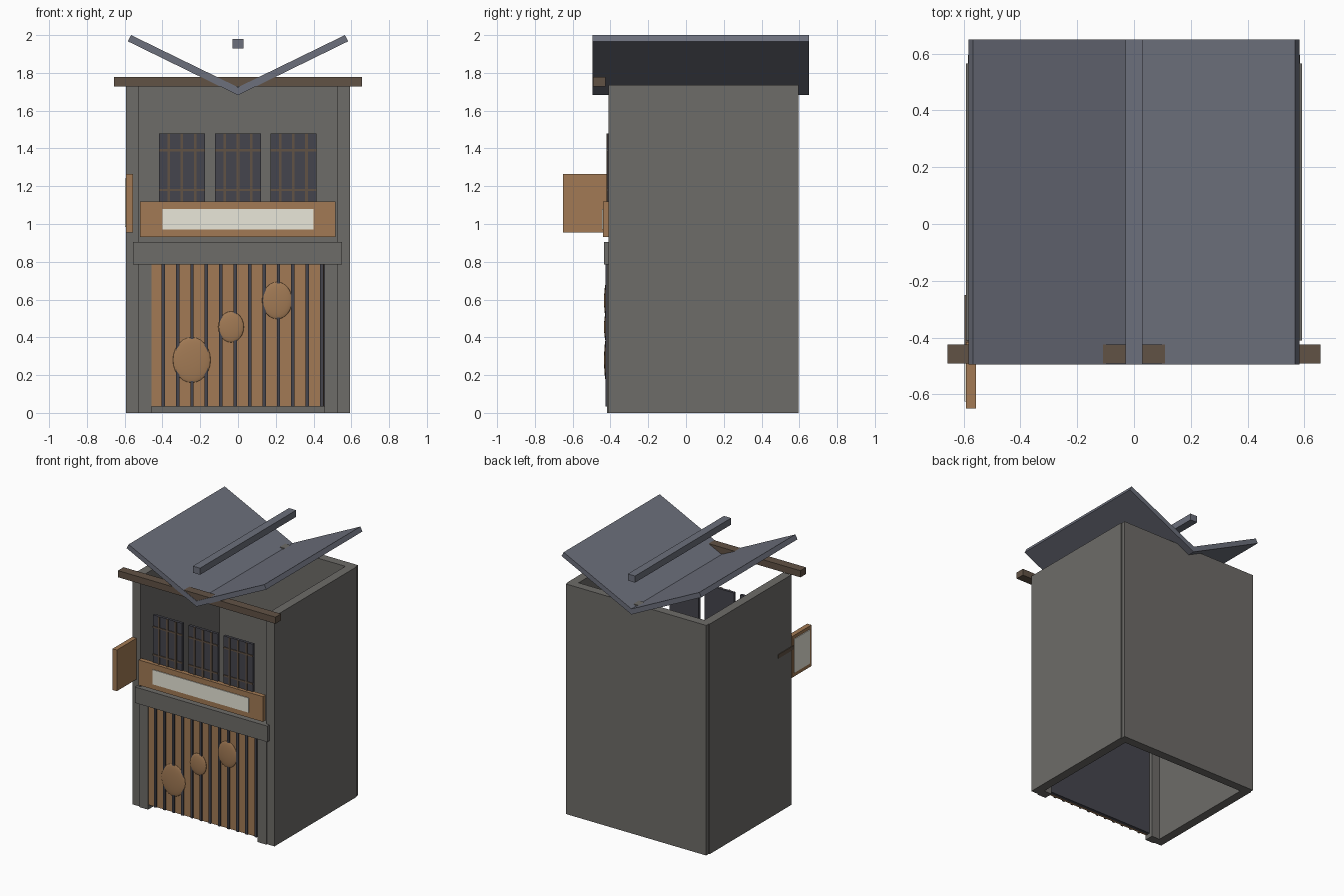
import bpy, bmesh

if "Cube" in bpy.data.objects:
    bpy.data.objects.remove(bpy.data.objects["Cube"])


def material(name, r, g, b):
    m = bpy.data.materials.new(name)
    m.diffuse_color = (r, g, b, 1)
    m.use_nodes = True
    m.node_tree.nodes["Principled BSDF"].inputs["Base Color"].default_value = m.diffuse_color
    return m


STONE = material("stone", .155, .15, .14)
WOOD = material("wood", .36, .195, .09)
DARK_WOOD = material("dark_wood", .12, .085, .06)
CHARCOAL = material("charcoal", .06, .06, .075)
SLATE = material("slate", .15, .16, .2)
CREAM = material("cream", .82, .8, .7)


def add(name, bm, mat):
    bmesh.ops.recalc_face_normals(bm, faces=bm.faces)
    me = bpy.data.meshes.new(name)
    bm.to_mesh(me)
    bm.free()
    me.materials.append(mat)
    ob = bpy.data.objects.new(name, me)
    bpy.context.collection.objects.link(ob)
    return ob


def prism(name, profile, y0, y1, mat):
    """Extrude an x-z profile from y0 to y1."""
    bm = bmesh.new()
    face = bm.faces.new([bm.verts.new((x, y0, z)) for x, z in profile])
    new = bmesh.ops.extrude_face_region(bm, geom=[face])["geom"]
    verts = [v for v in new if isinstance(v, bmesh.types.BMVert)]
    bmesh.ops.translate(bm, vec=(0, y1 - y0, 0), verts=verts)
    return add(name, bm, mat)


def box(name, x0, x1, y0, y1, z0, z1, mat):
    return prism(name, [(x0, z0), (x1, z0), (x1, z1), (x0, z1)], y0, y1, mat)


# Open shell: side walls, back wall and door jambs
for side, s in (("left", -1), ("right", 1)):
    box(side + "_wall", *sorted((s * .525, s * .592)), -.41, .565, 0, 1.735, STONE)
    box(side + "_door_jamb", *sorted((s * .457, s * .53)), -.419, -.35, 0, .79, STONE)
box("back_wall", -.585, .585, .53, .595, 0, 1.735, STONE)
box("door_lintel", -.555, .55, -.435, -.37, .785, .905, STONE)

# Slatted door with round bosses
box("door_backing", -.46, .46, -.40, -.375, .035, .79, CHARCOAL)
box("door_panel", -.46, .455, -.415, -.40, .035, .785, WOOD)
for i in range(12):
    x = -.396 + i * .0763
    box(f"door_slat_{i + 1}", x - .009, x + .009, -.425, -.414, .035, .785, CHARCOAL)
for i, (x, z, rx, rz) in enumerate(((-.245, .28, .1, .12), (-.037, .455, .068, .082),
                                    (.207, .595, .08, .098))):
    bpy.ops.mesh.primitive_uv_sphere_add(segments=24, ring_count=12, radius=1,
                                         location=(x, -.42, z))
    boss = bpy.context.object
    boss.name = f"door_boss_{i + 1}"
    boss.scale = (rx, .014, rz)
    boss.data.materials.append(WOOD)
    bpy.ops.object.shade_smooth()

# Front sign board
box("front_sign_board", -.52, .515, -.44, -.405, .93, 1.12, WOOD)
box("front_sign_face", -.4, .4, -.445, -.435, .97, 1.08, CREAM)

# Lattice windows
for i, x in enumerate((-.297, 0, .293)):
    box(f"window_{i + 1}", x - .122, x + .122, -.415, -.395, 1.12, 1.478, CHARCOAL)
    for j in (-1, 0, 1):
        u = x + j * .07
        box(f"window_{i + 1}_upright", u - .007, u + .007, -.422, -.412, 1.12, 1.478, DARK_WOOD)
    for z in (1.18, 1.39):
        box(f"window_{i + 1}_crossbar", x - .122, x + .122, -.42, -.412, z - .006, z + .006, DARK_WOOD)

# Hanging side sign and its bracket
box("side_sign_board", -.592, -.556, -.65, -.415, .955, 1.265, WOOD)
box("side_sign_face", -.597, -.588, -.625, -.44, .985, 1.24, CREAM)
box("side_sign_bracket", -.597, -.575, -.43, -.25, 1.165, 1.195, DARK_WOOD)

# Eave beam, V-shaped roof slabs and floating ridge
box("eave_beam", -.657, .657, -.492, -.425, 1.727, 1.777, DARK_WOOD)
for side, s in (("left", -1), ("right", 1)):
    prism(side + "_roof_slab",
          [(0, 1.682), (s * .583, 1.967), (s * .566, 2.0), (0, 1.724)], -.495, .65, SLATE)
box("roof_ridge", -.03, .03, -.495, .65, 1.93, 1.98, SLATE)
